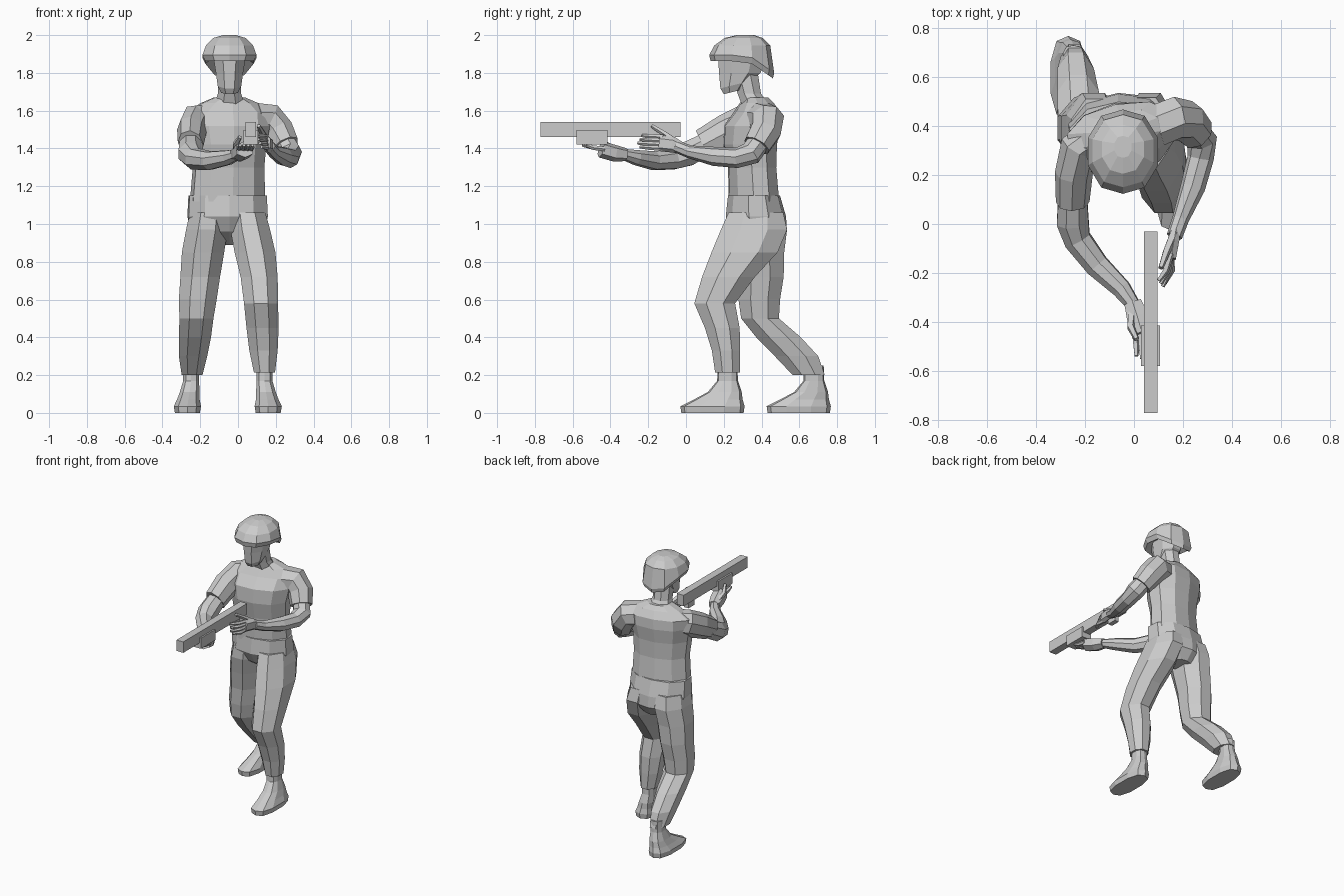
import bpy, bmesh, math
from mathutils import Vector


def skin(name, rings, warp=None):
    """Join rings of points into a closed, flat shaded mesh."""
    bm = bmesh.new()
    loops = []
    for ring in rings:
        loops.append([bm.verts.new(warp(p) if warp else p) for p in ring])
    n = len(loops[0])
    for a, b in zip(loops, loops[1:]):
        for i in range(n):
            j = (i + 1) % n
            bm.faces.new((a[i], a[j], b[j], b[i]))
    bm.faces.new(loops[0][::-1])
    bm.faces.new(loops[-1])
    bmesh.ops.recalc_face_normals(bm, faces=bm.faces[:])
    mesh = bpy.data.meshes.new(name)
    bm.to_mesh(mesh)
    bm.free()
    ob = bpy.data.objects.new(name, mesh)
    bpy.context.collection.objects.link(ob)
    return ob


def outline(n, power=1.0):
    """Unit polygon with a flat side forward; a power below 1 squares it off."""
    pts = []
    for i in range(n):
        a = 2 * math.pi * (i + 0.5) / n
        c, s = math.cos(a), math.sin(a)
        k = 1 / math.cos(math.pi / n)
        pts.append((min(k * abs(c) ** power, 1) * math.copysign(1, c),
                    min(k * abs(s) ** power, 1) * math.copysign(1, s)))
    return pts


def stack(name, levels, n=8, yaw=0, power=1.0, warp=None):
    """Horizontal rings (x, y, z, rx, ry)."""
    cy, sy = math.cos(math.radians(yaw)), math.sin(math.radians(yaw))
    rings = []
    for x, y, z, rx, ry in levels:
        rings.append([Vector((x + u * rx * cy - v * ry * sy,
                              y + u * rx * sy + v * ry * cy, z))
                      for u, v in outline(n, power)])
    return skin(name, rings, warp)


def tube(name, path, n=8, squash=1.0):
    """Rings (x, y, z, r) square to the path."""
    pts = [Vector(p[:3]) for p in path]
    side, rings = None, []
    for i, p in enumerate(pts):
        t = (pts[min(i + 1, len(pts) - 1)] - pts[max(i - 1, 0)]).normalized()
        if side is None:
            side = t.cross(Vector((0, 0, 1)))
        side = (side - t * side.dot(t)).normalized()
        up = side.cross(t)
        r = path[i][3]
        rings.append([p + side * u * r * squash + up * v * r for u, v in outline(n)])
    return skin(name, rings)


def box(name, lo, hi):
    (x0, y0, z0), (x1, y1, z1) = lo, hi
    return skin(name, [[Vector(p) for p in ((x0, y0, z), (x1, y0, z), (x1, y1, z), (x0, y1, z))]
                       for z in (z0, z1)])


# Torso and trouser seat
stack("shirt", [(-.055, .36, 1.12, .195, .13), (-.05, .35, 1.30, .185, .125),
                (-.05, .34, 1.42, .195, .14), (-.05, .35, 1.52, .215, .145),
                (-.05, .375, 1.59, .22, .115), (-.045, .375, 1.64, .15, .085),
                (-.045, .37, 1.67, .08, .065)], n=10, yaw=12)
stack("trouser_seat", [(-.05, .42, .89, .07, .07), (-.055, .395, .96, .19, .14),
                       (-.055, .37, 1.04, .21, .16), (-.055, .36, 1.15, .205, .138)], n=10, yaw=4)

# Trouser legs: one forward, one trailing
stack("front_trouser_leg", [(.05, .37, 1.06, .095, .145), (.065, .36, .97, .105, .175),
                            (.09, .31, .85, .108, .175), (.112, .225, .72, .098, .14),
                            (.122, .152, .58, .09, .108), (.13, .192, .45, .085, .092),
                            (.135, .212, .33, .075, .075), (.14, .22, .215, .056, .066)])
stack("rear_trouser_leg", [(-.155, .37, 1.06, .1, .14), (-.165, .38, .97, .11, .155),
                           (-.185, .385, .85, .112, .135), (-.2, .395, .72, .105, .122),
                           (-.213, .388, .60, .1, .11), (-.22, .392, .5, .09, .1),
                           (-.228, .49, .4, .085, .118), (-.238, .585, .3, .075, .115),
                           (-.243, .65, .2, .055, .085)])


# Shoes
def shoe(name, x, y, s):
    stack(name, [(x, y, 0, .066, .165), (x, y, .035, .072, .17),
                 (x - .005 * s, y + .03, .07, .06, .13), (x - .012 * s, y + .065, .11, .052, .09),
                 (x - .02 * s, y + .08, .17, .042, .055), (x - .02 * s, y + .08, .25, .042, .052)],
          n=10, power=.85)


shoe("front_shoe", .16, .14, 1)
shoe("rear_shoe", -.268, .597, -1)

# Neck, head and helmet
stack("neck", [(-.045, .375, 1.62, .085, .075), (-.045, .335, 1.69, .062, .062),
               (-.045, .31, 1.80, .06, .07)])
stack("head", [(-.045, .25, 1.70, .045, .05), (-.045, .262, 1.735, .062, .08),
               (-.045, .285, 1.80, .072, .11), (-.045, .295, 1.88, .085, .125),
               (-.045, .3, 1.94, .08, .11)],
      warp=lambda p: p + Vector((0, 0, .25 * (p.y - .25) if p.z < 1.74 else 0)))


def helmet_drop(p):
    drop = max(0, p.y - .33) * .7 if p.z < 1.9 else 0
    return Vector((p.x, p.y, p.z - drop))


stack("helmet", [(-.045, .3, 1.885, .085, .11), (-.045, .295, 1.862, .128, .165),
                 (-.045, .295, 1.895, .143, .172), (-.045, .298, 1.945, .125, .148),
                 (-.045, .305, 1.985, .085, .1), (-.045, .315, 2.0, .035, .045)],
      n=10, warp=helmet_drop)

# Sleeves and forearms
tube("trigger_sleeve", [(.09, .40, 1.555, .085), (.165, .43, 1.55, .085),
                        (.212, .42, 1.49, .08), (.252, .375, 1.415, .07)])
tube("trigger_forearm", [(.24, .39, 1.44, .055), (.277, .345, 1.375, .058),
                         (.272, .27, 1.35, .05), (.24, .15, 1.358, .047),
                         (.19, .02, 1.382, .032), (.165, -.05, 1.41, .03)])
tube("support_sleeve", [(-.15, .37, 1.545, .085), (-.225, .315, 1.54, .088),
                        (-.245, .21, 1.49, .085), (-.25, .09, 1.425, .075)], squash=.82)
tube("support_forearm", [(-.25, .12, 1.43, .058), (-.25, .01, 1.372, .065),
                         (-.23, -.065, 1.345, .055), (-.15, -.17, 1.335, .048),
                         (-.05, -.265, 1.352, .038), (0, -.335, 1.37, .027)])

# Hands: palm, four fingers and thumb each
tube("trigger_palm", [(.172, -.02, 1.40, .03), (.163, -.07, 1.42, .042),
                      (.15, -.14, 1.428, .042)], n=6, squash=.5)
for i in range(4):
    z = 1.40 + .02 * i
    tube("trigger_finger", [(.152, -.12, z, .013), (.155 - .008 * i, -.19, z + .004, .012),
                            (.125 - .008 * i, -.255 + .012 * abs(i - 1), z + .008, .008)], n=5)
tube("trigger_thumb", [(.165, -.04, 1.425, .018), (.135, -.11, 1.475, .015),
                       (.11, -.18, 1.52, .01)], n=5)
tube("support_palm", [(-.005, -.32, 1.367, .035), (.015, -.38, 1.375, .044),
                      (.035, -.45, 1.395, .044)], n=6, squash=1)
for i in range(4):
    x = .005 + .022 * i
    tube("support_finger", [(x, -.43, 1.397, .013), (x + .004, -.49, 1.404, .012),
                            (x + .006, -.55 + .012 * abs(i - 1), 1.418, .008)], n=5)
tube("support_thumb", [(-.005, -.35, 1.38, .018), (-.012, -.42, 1.42, .015),
                       (.012, -.47, 1.46, .01)], n=5)

# Rifle
box("rifle_body", (.04, -.77, 1.46), (.095, -.03, 1.54))
box("rifle_foregrip", (.028, -.58, 1.42), (.106, -.415, 1.498))
box("rifle_grip", (.05, -.17, 1.415), (.085, -.10, 1.47))
